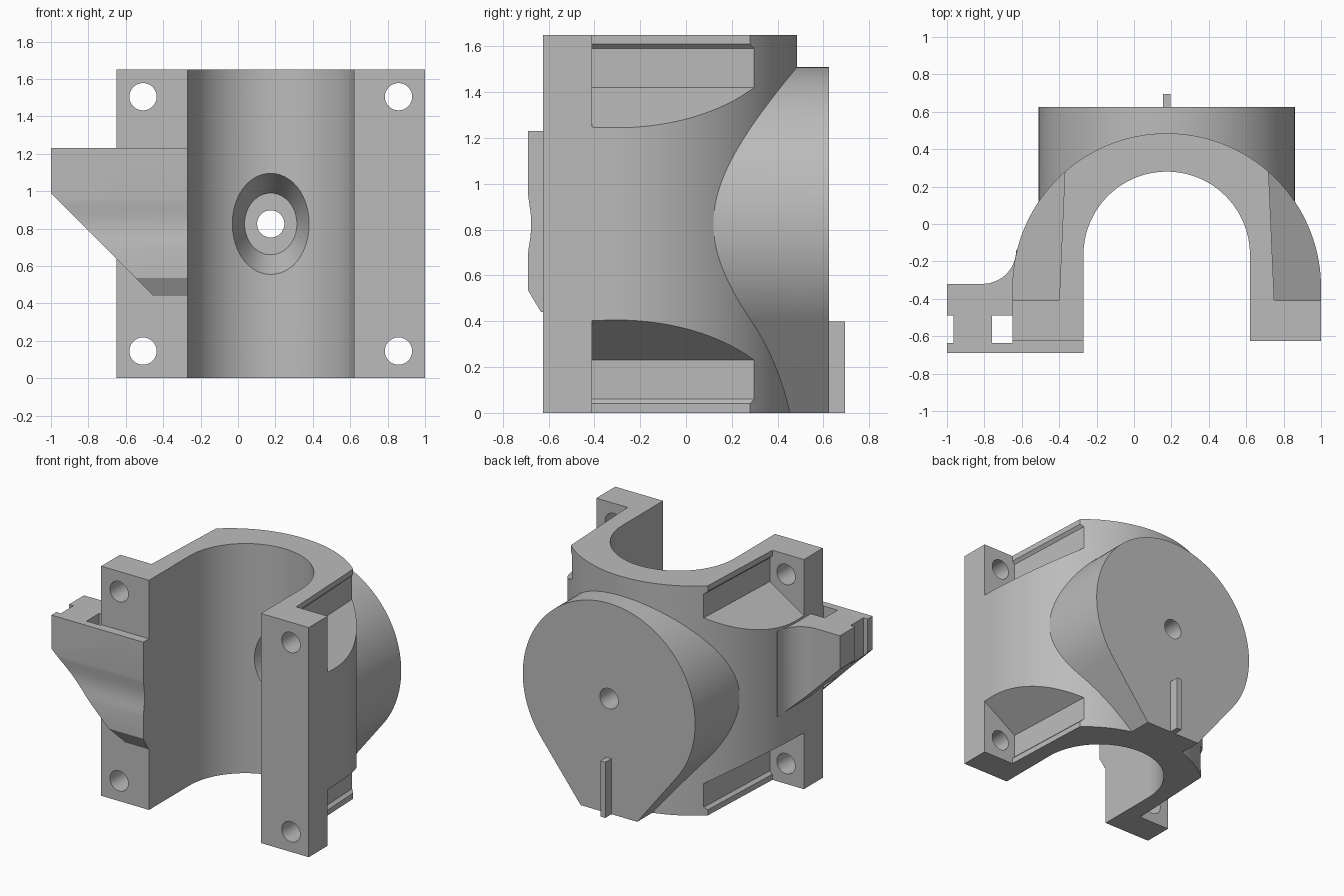
import bpy, bmesh
from math import sin, cos, pi, radians

cube = bpy.data.objects.get("Cube")
if cube:
    bpy.data.objects.remove(cube, do_unlink=True)

grey = bpy.data.materials.new("plain grey")
grey.use_nodes = True
tone = (0.5, 0.5, 0.5, 1)
grey.diffuse_color = tone
grey.node_tree.nodes["Principled BSDF"].inputs["Base Color"].default_value = tone

CX, CZ, H = 0.175, 0.825, 1.65      # mirror axis, drum height, body height


def arc(cx, cy, rx, ry, start, end, n):
    return [(cx + rx * cos(radians(start + (end - start) * i / n)),
             cy + ry * sin(radians(start + (end - start) * i / n))) for i in range(n + 1)]


def loft(name, rings):
    """Closed solid through rings of equal point count."""
    bm = bmesh.new()
    loops = [[bm.verts.new(p) for p in ring] for ring in rings]
    n = len(loops[0])
    for a, b in zip(loops, loops[1:]):
        for i in range(n):
            bm.faces.new((a[i], a[(i + 1) % n], b[(i + 1) % n], b[i]))
    bm.faces.new(loops[0])
    bm.faces.new(loops[-1])
    bmesh.ops.recalc_face_normals(bm, faces=bm.faces)
    mesh = bpy.data.meshes.new(name)
    bm.to_mesh(mesh)
    bm.free()
    mesh.materials.append(grey)
    ob = bpy.data.objects.new(name, mesh)
    bpy.context.collection.objects.link(ob)
    return ob


def prism(name, pts, axis, lo, hi):
    """Extrude a 2D outline along x, y or z."""
    place = {"x": lambda p, t: (t, p[0], p[1]),
             "y": lambda p, t: (p[0], t, p[1]),
             "z": lambda p, t: (p[0], p[1], t)}[axis]
    return loft(name, [[place(p, t) for p in pts] for t in (lo, hi)])


def rod(name, x, z, r, lo, hi, n=32):
    return prism(name, arc(x, z, r, r, 0, 360, n)[:-1], "y", lo, hi)


def box(x0, x1, y0, y1):
    return [(x0, y0), (x1, y0), (x1, y1), (x0, y1)]


def combine(target, other, operation):
    mod = target.modifiers.new("cut", "BOOLEAN")
    mod.operation, mod.object, mod.solver = operation, other, "EXACT"
    bpy.context.view_layer.objects.active = target
    bpy.ops.object.modifier_apply(modifier=mod.name)
    bpy.data.objects.remove(other, do_unlink=True)


# Saddle body: straight flanges and a round back
saddle = [(-0.65, -0.625), (1.0, -0.625)] + arc(CX, -0.34, 0.825, 0.825, 0, 180, 96)
body = prism("clamp_body", saddle, "z", 0, H)

# Bolt pockets on both sides, top and bottom, with slightly tapered walls
for side in (1, -1):
    for up in (1, -1):
        section = [(0.555, 0.595), (0.555, 0.765), (0.575, 0.785), (0.575, 0.9),
                   (1.0, 0.9), (1.0, 0.31)]
        pocket = prism("pocket", [(CX + side * d, CZ + up * h) for d, h in section],
                       "y", -0.41, 0.32)
        for v in pocket.data.vertices:
            if v.co.y > 0:
                v.co.x -= side * 0.032
        combine(body, pocket, "DIFFERENCE")

# Tapered drum on the back
drum_outline = arc(CX, CZ, 0.685, 0.685, -38, 218, 96) + [(CX - 0.225, 0), (CX + 0.225, 0)]
combine(body, prism("drum", drum_outline, "y", 0, 0.625), "UNION")

# Side bracket: plan outline trimmed by its front and side outlines
plan = [(-1, -0.69), (-0.27, -0.69), (-0.27, -0.5), (-0.5, -0.14)]
plan += arc(-0.81, -0.14, 0.18, 0.18, 0, -90, 16)
plan += [(-1, -0.32), (-1, -0.49), (-0.965, -0.49), (-0.965, -0.635), (-1, -0.635)]
bracket = prism("bracket", plan, "z", 0.3, 1.4)
front = [(-1.1, 1.23), (-1.1, 1.09), (-0.45, 0.44), (-0.2, 0.44), (-0.2, 1.23)]
combine(bracket, prism("front_trim", front, "y", -0.9, 0.2), "INTERSECT")
wave = [(-0.6925 + 0.0085 * (1 - cos(2 * pi * i / 16)), 1.0 - 0.35 * i / 16) for i in range(17)]
profile = [(-0.6925, 1.4)] + wave + [(-0.6925, 0.54), (-0.633, 0.44), (-0.6, 0.3), (0, 0.3), (0, 1.4)]
combine(bracket, prism("side_trim", profile, "x", -1.2, 0), "INTERSECT")
combine(bracket, prism("slot", box(-0.76, -0.65, -0.635, -0.49), "z", 0.2, 1.5), "DIFFERENCE")
combine(body, bracket, "UNION")

# Bore through the saddle
bore = [(-0.27, -0.625 - 0.2), (0.62, -0.625 - 0.2)] + arc(CX, -0.165, 0.445, 0.445, 0, 180, 64)
combine(body, prism("bore", bore, "z", -0.1, H + 0.1), "DIFFERENCE")

# Tapered oval recess and centre hole
recess = [[(x, y, z) for x, z in arc(CX, CZ, rx, rz, 0, 360, 48)[:-1]]
          for y, rx, rz in ((0.18, 0.22, 0.332), (0.45, 0.14, 0.165))]
combine(body, loft("recess", recess), "DIFFERENCE")
combine(body, rod("centre_hole", CX, CZ, 0.073, 0.3, 0.8), "DIFFERENCE")

# Bolt holes
for dx in (-0.683, 0.683):
    for dz in (-0.68, 0.68):
        combine(body, rod("bolt_hole", CX + dx, CZ + dz, 0.073, -0.8, -0.3), "DIFFERENCE")

# Locating key on the drum face
key = prism("locating_key", box(CX - 0.02, CX + 0.02, 0, 0.4), "y", 0.6, 0.695)
combine(body, key, "UNION")

bpy.ops.object.select_all(action="DESELECT")
body.select_set(True)
bpy.context.view_layer.objects.active = body
bpy.ops.object.shade_smooth_by_angle(angle=radians(20))
